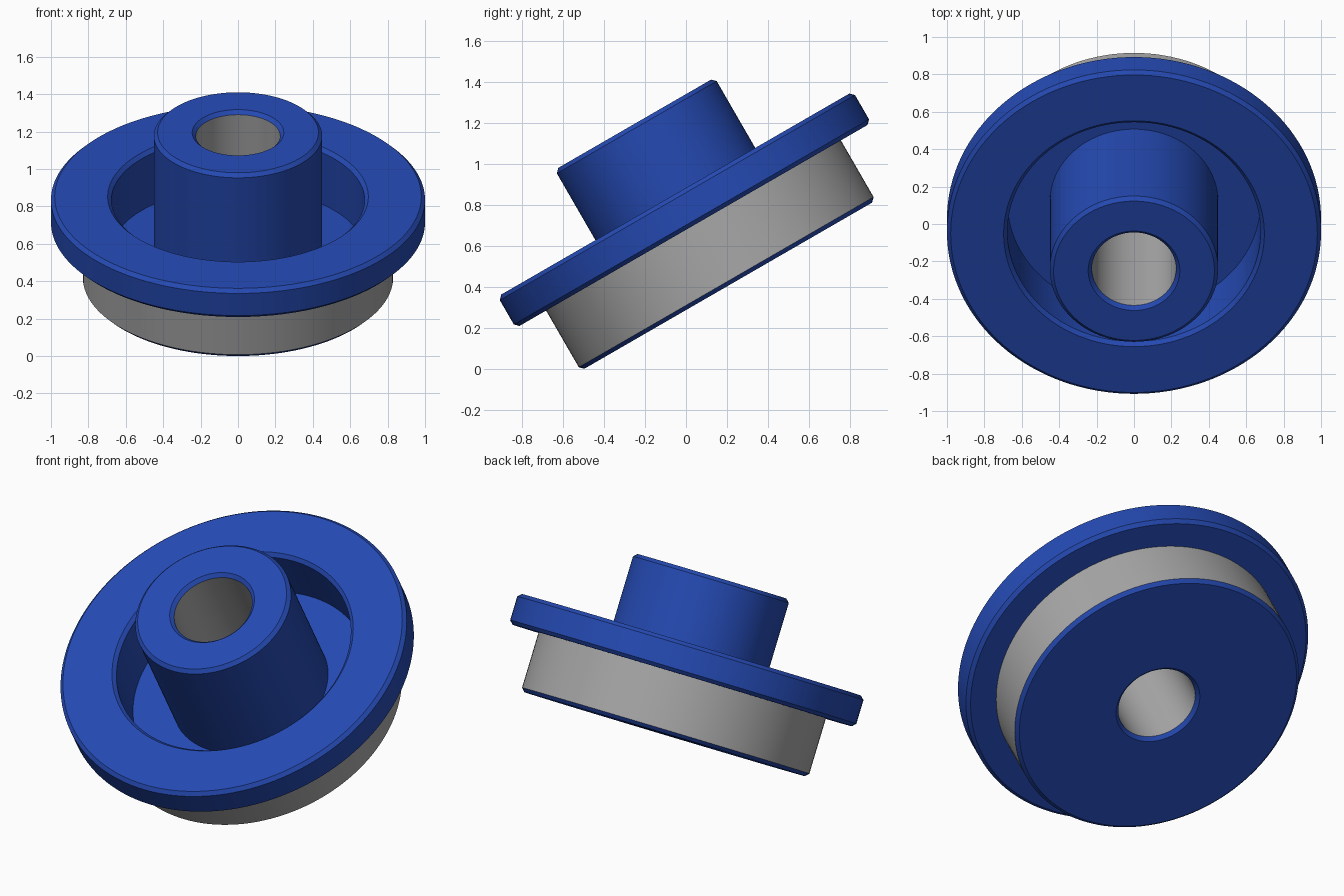
import bpy, bmesh, math
from mathutils import Matrix

SEGMENTS = 128
BEVEL = 0.02
BORE_R, HUB_R, RECESS_R, TREAD_R, FLANGE_R = 0.225, 0.45, 0.677, 0.83, 1.0
BASE, FLOOR, FLANGE_LOW, FLANGE_TOP, HUB_TOP = 0.248, 0.425, 0.587, 0.764, 1.16

default = bpy.data.objects.get("Cube")
if default:
    bpy.data.objects.remove(default, do_unlink=True)


def material(name, rgb):
    mat = bpy.data.materials.new(name)
    mat.use_nodes = True
    color = (*rgb, 1.0)
    mat.diffuse_color = color
    mat.node_tree.nodes["Principled BSDF"].inputs["Base Color"].default_value = color
    return mat


def lathe(name, profile, materials):
    """Revolve a closed (radius, height, material of next strip) profile."""
    bm = bmesh.new()
    rings = []
    for radius, height, _ in profile:
        angles = (2 * math.pi * i / SEGMENTS for i in range(SEGMENTS))
        rings.append([bm.verts.new((radius * math.cos(a), radius * math.sin(a), height))
                      for a in angles])
    for k, (_, _, slot) in enumerate(profile):
        low, high = rings[k], rings[(k + 1) % len(rings)]
        for i in range(SEGMENTS):
            j = (i + 1) % SEGMENTS
            face = bm.faces.new((low[i], low[j], high[j], high[i]))
            face.material_index = slot
    bmesh.ops.recalc_face_normals(bm, faces=bm.faces)
    mesh = bpy.data.meshes.new(name)
    bm.to_mesh(mesh)
    bm.free()
    for mat in materials:
        mesh.materials.append(mat)
    obj = bpy.data.objects.new(name, mesh)
    bpy.context.collection.objects.link(obj)
    return obj


blue = material("blue paint", (0.018, 0.068, 0.45))
steel = material("bare steel", (0.39, 0.39, 0.39))
PAINT, BARE = 0, 1

# Wheel section: tread, flange, recess, hub and bore, with chamfered edges
section = [
    (BORE_R + BEVEL, BASE, PAINT),
    (TREAD_R - BEVEL, BASE, PAINT),
    (TREAD_R, BASE + BEVEL, BARE),
    (TREAD_R, FLANGE_LOW, PAINT),
    (FLANGE_R - BEVEL, FLANGE_LOW, PAINT),
    (FLANGE_R, FLANGE_LOW + BEVEL, PAINT),
    (FLANGE_R, FLANGE_TOP - BEVEL, PAINT),
    (FLANGE_R - BEVEL, FLANGE_TOP, PAINT),
    (RECESS_R + BEVEL, FLANGE_TOP, PAINT),
    (RECESS_R, FLANGE_TOP - BEVEL, PAINT),
    (RECESS_R, FLOOR, PAINT),
    (HUB_R, FLOOR, PAINT),
    (HUB_R, HUB_TOP - BEVEL, PAINT),
    (HUB_R - BEVEL, HUB_TOP, PAINT),
    (BORE_R + BEVEL, HUB_TOP, PAINT),
    (BORE_R, HUB_TOP - BEVEL, BARE),
    (BORE_R, BASE + BEVEL, PAINT),
]
wheel = lathe("flanged_wheel", section, [blue, steel])

# Tip the wheel forward so it rests on the lower edge of its tread
wheel.data.transform(Matrix.Translation((0, 0.33, 0.1905))
                     @ Matrix.Rotation(math.radians(30), 4, "X"))

bpy.ops.object.select_all(action="DESELECT")
wheel.select_set(True)
bpy.context.view_layer.objects.active = wheel
bpy.ops.object.shade_smooth_by_angle(angle=math.radians(30))
